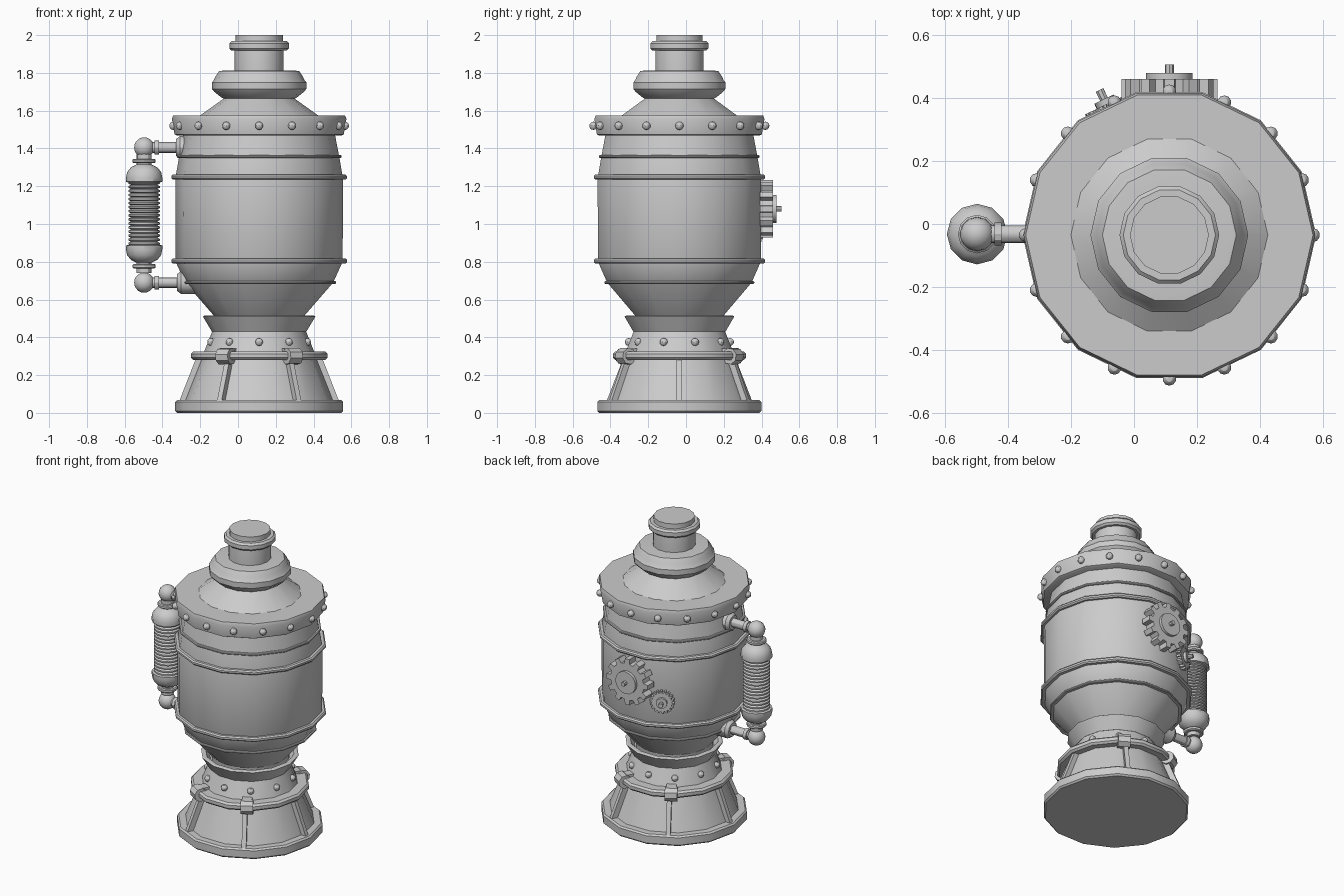
import bpy, bmesh
from math import sin, cos, pi, radians, atan2
from mathutils import Vector, Matrix

if "Cube" in bpy.data.objects:
    bpy.data.objects.remove(bpy.data.objects["Cube"])

AX, AY = 0.112, -0.035      # main vertical axis
PX, PY = -0.497, -0.032     # side canister axis


def finish(name, bm):
    bmesh.ops.recalc_face_normals(bm, faces=bm.faces)
    me = bpy.data.meshes.new(name)
    bm.to_mesh(me)
    bm.free()
    ob = bpy.data.objects.new(name, me)
    bpy.context.collection.objects.link(ob)
    bpy.ops.object.select_all(action='DESELECT')
    ob.select_set(True)
    bpy.context.view_layer.objects.active = ob
    bpy.ops.object.shade_smooth_by_angle(angle=radians(30))
    return ob


def lathe(name, profile, n=14, loc=(AX, AY, 0), axis=(0, 0, 1)):
    """Revolve (radius, height) points around an axis and cap both ends."""
    bm = bmesh.new()
    rings = [[bm.verts.new((r * cos(2 * pi * i / n), r * sin(2 * pi * i / n), z))
              for i in range(n)] for r, z in profile]
    for a, b in zip(rings, rings[1:]):
        for i in range(n):
            j = (i + 1) % n
            bm.faces.new((a[i], a[j], b[j], b[i]))
    bm.faces.new(rings[0][::-1])
    bm.faces.new(rings[-1])
    rot = Vector((0, 0, 1)).rotation_difference(Vector(axis)).to_matrix().to_4x4()
    bm.transform(Matrix.Translation(loc) @ rot)
    return finish(name, bm)


def band(name, r, z0, z1, b=0.008):
    """Bevelled hoop around the main axis."""
    return lathe(name, [(r - b, z0), (r, z0 + b), (r, z1 - b), (r - b, z1)])


def rivets(name, count, radius, z, size, start=0.0):
    bm = bmesh.new()
    for k in range(count):
        a = start + 2 * pi * k / count
        m = Matrix.Translation((AX + radius * cos(a), AY + radius * sin(a), z))
        bmesh.ops.create_uvsphere(bm, u_segments=10, v_segments=6, radius=size, matrix=m)
    return finish(name, bm)


def gear(name, loc, axis, teeth, r_in, r_out, depth):
    """Toothed disc extruded outward along the axis."""
    bm = bmesh.new()
    pts = []
    for k in range(teeth):
        for f, r in ((-0.30, r_in), (-0.20, r_out), (0.20, r_out), (0.30, r_in)):
            a = 2 * pi * (k + f) / teeth
            pts.append(bm.verts.new((r * cos(a), r * sin(a), 0)))
    face = bm.faces.new(pts)
    ext = bmesh.ops.extrude_face_region(bm, geom=[face])
    top = [v for v in ext['geom'] if isinstance(v, bmesh.types.BMVert)]
    bmesh.ops.translate(bm, verts=top, vec=(0, 0, depth))
    rot = Vector((0, 0, 1)).rotation_difference(Vector(axis)).to_matrix().to_4x4()
    bm.transform(Matrix.Translation(loc) @ rot)
    return finish(name, bm)


# Pedestal
band("base_ring", 0.445, 0.0, 0.068, 0.01)
lathe("base_cone", [(0.40, 0.05), (0.247, 0.435)])
band("clamp_ring", 0.361, 0.28, 0.325, 0.012)
lathe("collar", [(0.24, 0.43), (0.25, 0.43), (0.298, 0.51), (0.29, 0.515),
                 (0.27, 0.515), (0.245, 0.48)])
rivets("pedestal_rivets", 10, 0.268, 0.375, 0.021, -pi / 2)

# Sloping ribs on the pedestal
bm = bmesh.new()
p0, p1 = Vector((0.407, 0, 0.055)), Vector((0.317, 0, 0.285))
tilt = atan2(p1.x - p0.x, p1.z - p0.z)
for k in range(6):
    m = (Matrix.Translation((AX, AY, 0)) @ Matrix.Rotation(k * pi / 3, 4, 'Z')
         @ Matrix.Translation((p0 + p1) / 2) @ Matrix.Rotation(tilt, 4, 'Y')
         @ Matrix.Diagonal((0.035, 0.028, (p1 - p0).length, 1)))
    bmesh.ops.create_cube(bm, size=1, matrix=m)
finish("pedestal_ribs", bm)

# Four sleeves gripping the clamp ring, each with a tab to the cone
for k, deg in enumerate((58, 122, 238, 302)):
    c, s = cos(radians(deg)), sin(radians(deg))
    start = (AX + 0.335 * c + 0.038 * s, AY + 0.335 * s - 0.038 * c, 0.30)
    lathe(f"clamp_sleeve_{k}", [(0.044, 0), (0.044, 0.076)], 8, start, (-s, c, 0))
    bm = bmesh.new()
    m = (Matrix.Translation((AX + 0.30 * c, AY + 0.30 * s, 0.332))
         @ Matrix.Rotation(radians(deg), 4, 'Z') @ Matrix.Diagonal((0.07, 0.06, 0.018, 1)))
    bmesh.ops.create_cube(bm, size=1, matrix=m)
    finish(f"clamp_tab_{k}", bm)

# Vessel body and hoops
lathe("vessel_body", [(0.235, 0.47), (0.24, 0.515), (0.392, 0.69), (0.442, 0.80),
                      (0.444, 1.24), (0.425, 1.35), (0.40, 1.48)])
band("hoop_lower_thin", 0.407, 0.683, 0.697, 0.004)
band("hoop_lower", 0.465, 0.79, 0.818)
band("hoop_upper", 0.465, 1.235, 1.262)
band("hoop_upper_thin", 0.436, 1.35, 1.365, 0.004)
lathe("top_flange", [(0.435, 1.468), (0.448, 1.475), (0.462, 1.555), (0.455, 1.575)])
rivets("flange_rivets", 16, 0.455, 1.52, 0.022)

# Lid, cap and neck
lathe("lid_cone", [(0.312, 1.57), (0.312, 1.575), (0.165, 1.68)])
lathe("cap", [(0.19, 1.665), (0.20, 1.67), (0.238, 1.70), (0.25, 1.715), (0.25, 1.75),
              (0.24, 1.762), (0.232, 1.78), (0.212, 1.81), (0.19, 1.812)])
lathe("neck", [(0.13, 1.80), (0.13, 1.93), (0.125, 1.96), (0.125, 2.0)])
band("neck_ring", 0.158, 1.918, 1.968, 0.012)

# Side canister: ridged core between two domed ends
P = (PX, PY, 0)
core = [(0.075, 0.87)]
for k in range(16):
    z = 0.885 + 0.0215 * k
    core += [(0.07, z), (0.083, z + 0.006), (0.083, z + 0.015)]
lathe("canister_coil", core + [(0.07, 1.235)], 14, P)
dome = [(0.085, 1.22), (0.096, 1.224), (0.096, 1.245), (0.09, 1.275), (0.07, 1.30),
        (0.04, 1.315), (0.04, 1.37)]
disc = [(0.055, 1.322), (0.061, 1.327), (0.061, 1.34), (0.055, 1.345)]
for name, f in (("upper", lambda z: z), ("lower", lambda z: 2.11 - z)):
    lathe(f"canister_dome_{name}", [(r, f(z)) for r, z in dome], 12, P)
    lathe(f"canister_disc_{name}", [(r, f(z)) for r, z in disc], 12, P)

# Elbows and feed pipes into the vessel
for name, z, reach, stub in (("upper", 1.405, 0.23, 0.17), ("lower", 0.69, 0.27, 0.175)):
    at = (PX, PY, z)
    bm = bmesh.new()
    bmesh.ops.create_uvsphere(bm, u_segments=14, v_segments=10, radius=0.054,
                              matrix=Matrix.Translation(at))
    finish(f"elbow_{name}", bm)
    lathe(f"feed_pipe_{name}", [(0.028, 0), (0.028, reach)], 12, at, (1, 0, 0))
    lathe(f"feed_collar_{name}", [(0.036, 0.055), (0.036, 0.078)], 12, at, (1, 0, 0))
    lathe(f"feed_socket_{name}", [(0.045, stub), (0.06, stub + 0.02), (0.06, reach + 0.03)],
          12, at, (1, 0, 0))

# Gears on the back
small_dir = (cos(radians(115.7)), sin(radians(115.7)), 0)


def on_face(d, r, z):
    return (AX + d[0] * r, AY + d[1] * r, z)


for name, d, r, z, teeth, ri, ro, t, hub, axle in (
        ("large", (0, 1, 0), 0.428, 1.08, 12, 0.122, 0.153, 0.067, 0.074, 0.112),
        ("small", small_dir, 0.425, 0.965, 18, 0.062, 0.075, 0.035, 0.034, 0.085)):
    at = on_face(d, r, z)
    gear(f"gear_{name}", at, d, teeth, ri, ro, t)
    lathe(f"gear_hub_{name}", [(hub, t - 0.01), (hub, t + 0.018)], 16, at, d)
    lathe(f"gear_axle_{name}", [(0.014, 0), (0.014, axle)], 8, at, d)
